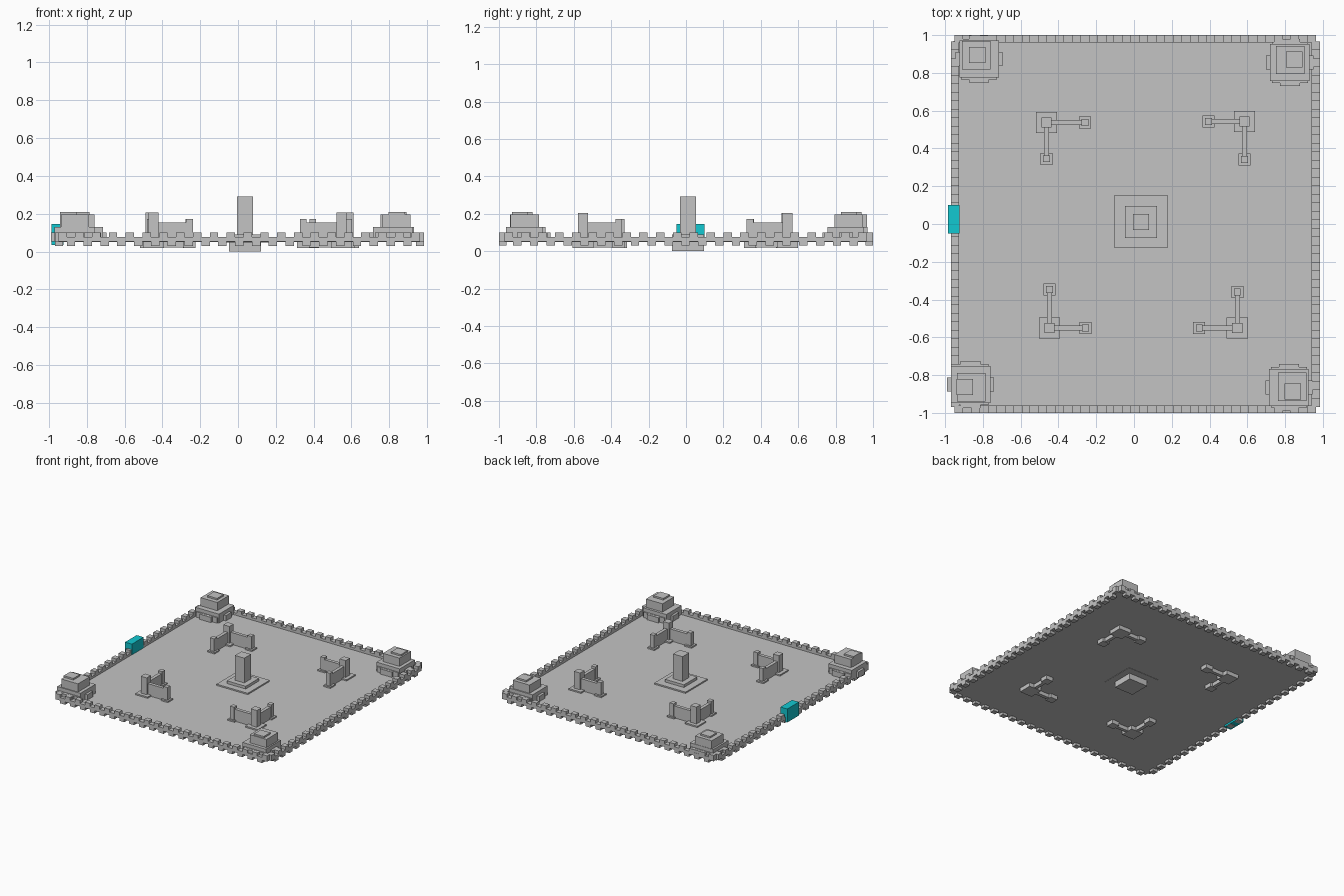
import bpy, bmesh
from mathutils import Matrix, Vector

cube = bpy.data.objects.get("Cube")
if cube:
    bpy.data.objects.remove(cube, do_unlink=True)


def material(name, color):
    m = bpy.data.materials.new(name)
    m.use_nodes = True
    m.diffuse_color = color
    m.node_tree.nodes["Principled BSDF"].inputs["Base Color"].default_value = color
    return m


stone = material("grey stone", (0.55, 0.55, 0.55, 1))
cyan = material("cyan gate", (0.006, 0.58, 0.64, 1))


def boxes(name, parts, mat=stone):
    """Make one object from boxes given as (cx, cy, width, depth, z0, z1)."""
    bm = bmesh.new()
    for cx, cy, w, d, z0, z1 in parts:
        place = Matrix.Translation((cx, cy, (z0 + z1) / 2))
        size = Matrix.Diagonal(Vector((w, d, z1 - z0, 1)))
        bmesh.ops.create_cube(bm, size=1, matrix=place @ size)
    mesh = bpy.data.meshes.new(name)
    bm.to_mesh(mesh)
    bm.free()
    mesh.materials.append(mat)
    ob = bpy.data.objects.new(name, mesh)
    bpy.context.scene.collection.objects.link(ob)
    return ob


# Courtyard floor
boxes("floor", [(0.004, 0, 1.92, 1.94, 0.05, 0.057)])


# Walls of alternating raised and lowered blocks
def wall(name, start, end, offset, count, along_x):
    step = (end - start) / count
    parts = []
    for i in range(count):
        t = start + step * (i + 0.5)
        z0, z1 = (0.052, 0.1) if i % 2 == 0 else (0.03, 0.076)
        if along_x:
            parts.append((t, offset, step, 0.04, z0, z1))
        else:
            parts.append((offset, t, 0.043, step, z0, z1))
    boxes(name, parts)


wall("front_wall", -0.95, 0.963, -0.98, 43, True)
wall("back_wall", -0.95, 0.963, 0.98, 43, True)
wall("right_wall", -0.97, 0.965, -0.947, 43, False)
wall("left_wall", -0.97, 0.965, 0.962, 43, False)

# Gate on the right wall
boxes("gate", [(-0.954, 0.025, 0.062, 0.15, 0.035, 0.145)], cyan)


# Corner forts: stepped cross base, core, tower and cap
def fort(name, base, tower, cap):
    bx, by = base
    boxes(name + "_base", [
        (bx, by, 0.25, 0.075, 0.052, 0.1),
        (bx, by, 0.105, 0.25, 0.052, 0.1),
        (bx, by, 0.19, 0.215, 0.052, 0.101),
        (bx, by, 0.21, 0.195, 0.052, 0.13)])
    boxes(name + "_tower", [(*tower, 0.15, 0.15, 0.12, 0.197)])
    boxes(name + "_cap", [(*cap, 0.087, 0.085, 0.12, 0.21)])


fort("back_right_fort", (-0.82, 0.873), (-0.835, 0.893), (-0.83, 0.895))
fort("back_left_fort", (0.825, 0.855), (0.828, 0.868), (0.848, 0.87))
fort("front_right_fort", (-0.865, -0.85), (-0.862, -0.865), (-0.897, -0.862))
fort("front_left_fort", (0.82, -0.865), (0.838, -0.862), (0.84, -0.887))


# Corner ruins: tall pillar with two low walls reaching inward to end posts
def ruin(name, x, y, reach_x, reach_y):
    ends = [(x + reach_x, y), (x, y + reach_y)]
    feet = [(x, y, 0.112, 0.112, 0.018, 0.068)]
    posts = []
    for ex, ey in ends:
        feet.append((ex, ey, 0.064, 0.064, 0.018, 0.068))
        posts.append((ex, ey, 0.036, 0.036, 0.02, 0.172))
    boxes(name + "_feet", feet)
    boxes(name + "_posts", posts)
    boxes(name + "_pillar", [(x, y, 0.054, 0.054, 0.02, 0.205)])
    boxes(name + "_walls", [
        (x + reach_x / 2, y, abs(reach_x), 0.027, 0.02, 0.154),
        (x, y + reach_y / 2, 0.027, abs(reach_y), 0.02, 0.154)])


ruin("back_right_ruin", -0.463, 0.538, 0.203, -0.193)
ruin("back_left_ruin", 0.585, 0.542, -0.19, -0.2)
ruin("front_right_ruin", -0.447, -0.55, 0.19, 0.203)
ruin("front_left_ruin", 0.547, -0.55, -0.202, 0.19)

# Central monument
boxes("monument_plate", [(0.037, 0.013, 0.282, 0.282, 0.048, 0.068)])
boxes("monument_plinth", [(0.037, 0.01, 0.17, 0.17, 0.0, 0.09)])
boxes("monument_pillar", [(0.037, 0.01, 0.085, 0.085, 0.08, 0.292)])
